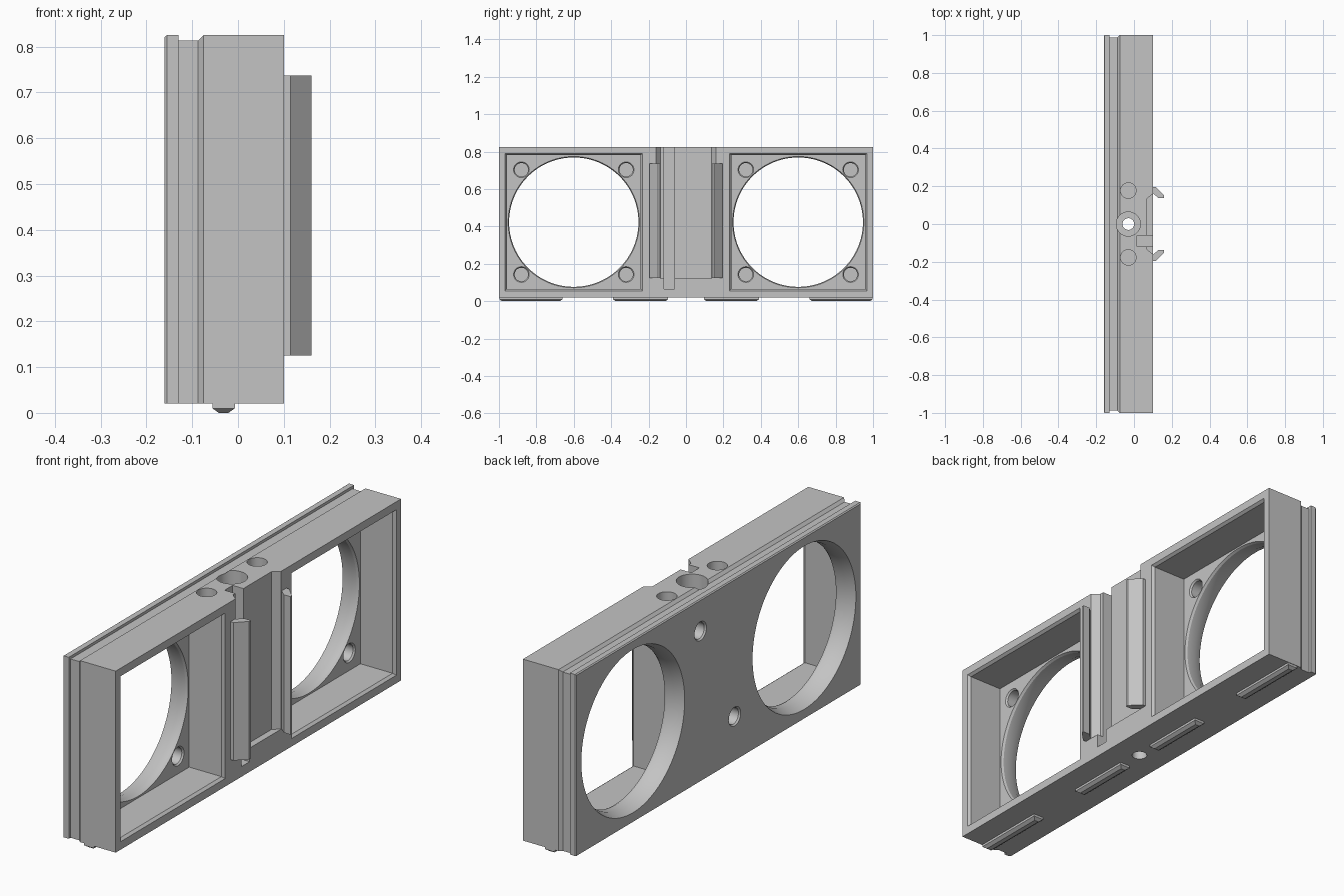
import bpy, bmesh, math
from mathutils import Vector

cube = bpy.data.objects.get("Cube")
if cube:
    bpy.data.objects.remove(cube, do_unlink=True)

grey = bpy.data.materials.new("plain grey")
grey.use_nodes = True
COLOR = (0.55, 0.55, 0.55, 1)
grey.diffuse_color = COLOR
grey.node_tree.nodes["Principled BSDF"].inputs["Base Color"].default_value = COLOR

MID_Z = 0.4225
BORE_X = -0.03


def loft(name, rings):
    """Solid through a row of closed rings, capped at both ends."""
    bm = bmesh.new()
    rows = [[bm.verts.new(p) for p in ring] for ring in rings]
    n = len(rows[0])
    for a, b in zip(rows, rows[1:]):
        for i in range(n):
            j = (i + 1) % n
            bm.faces.new((a[i], a[j], b[j], b[i]))
    bm.faces.new(rows[0])
    bm.faces.new(rows[-1])
    bmesh.ops.recalc_face_normals(bm, faces=bm.faces)
    mesh = bpy.data.meshes.new(name)
    bm.to_mesh(mesh)
    bm.free()
    mesh.materials.append(grey)
    obj = bpy.data.objects.new(name, mesh)
    bpy.context.collection.objects.link(obj)
    return obj


def rect_yz(x, y0, y1, z0, z1):
    return [(x, y0, z0), (x, y1, z0), (x, y1, z1), (x, y0, z1)]


def prism_z(name, outline, z0, z1):
    return loft(name, [[(x, y, z) for x, y in outline] for z in (z0, z1)])


def round_hole(axis, center, steps, sides=32):
    """Turned cutter: steps are (position on axis, radius)."""
    rings = []
    for pos, r in steps:
        ring = []
        for i in range(sides):
            a = math.tau * i / sides
            u, v = r * math.cos(a), r * math.sin(a)
            if axis == "x":
                ring.append(Vector((pos, center[0] + u, center[1] + v)))
            else:
                ring.append(Vector((center[0] + u, center[1] + v, pos)))
        rings.append(ring)
    return loft("cutter", rings)


# Main frame with a shallow groove around the top and both ends
sections = [(-0.16, 0.996, 0.821), (-0.155, 1, 0.825), (-0.13, 1, 0.825),
            (-0.13, 0.988, 0.813), (-0.087, 0.988, 0.813),
            (-0.075, 1, 0.825), (0.10, 1, 0.825)]
frame = loft("frame", [rect_yz(x, -y, y, 0.02, z) for x, y, z in sections])

cutters = []
for side in (-1, 1):
    cy = side * 0.6
    # Square pocket with a bevelled mouth
    pocket = [(-0.07, 0.358), (0.088, 0.358), (0.10, 0.367), (0.12, 0.367)]
    cutters.append(loft("cutter", [
        rect_yz(x, cy - h, cy + h, MID_Z - h, MID_Z + h) for x, h in pocket]))
    # Large round opening
    cutters.append(round_hole("x", (cy, MID_Z), [
        (-0.18, 0.362), (-0.16, 0.362), (-0.12, 0.346),
        (-0.08, 0.346), (-0.07, 0.351), (-0.06, 0.351)], 96))
    # Blind corner holes in the pocket floor
    for dy in (-0.28, 0.28):
        for dz in (-0.28, 0.28):
            cutters.append(round_hole("x", (cy + dy, MID_Z + dz), [
                (-0.13, 0.036), (-0.077, 0.036), (-0.07, 0.042), (-0.06, 0.042)]))
    # Blind holes in the top
    cutters.append(round_hole("z", (BORE_X, side * 0.177), [
        (0.74, 0.041), (0.85, 0.041)]))

# Blind holes in the flat side
for y, z in ((0.127, 0.685), (-0.113, 0.215)):
    cutters.append(round_hole("x", (y, z), [
        (-0.18, 0.042), (-0.16, 0.042), (-0.153, 0.036), (-0.08, 0.036)]))

# Stepped bore from top to bottom
cutters.append(round_hole("z", (BORE_X, 0), [
    (-0.1, 0.031), (0.72, 0.031), (0.72, 0.064), (0.9, 0.064)]))

# Shallow flared channel and the deeper slot beside its centre
cutters.append(prism_z("cutter", [
    (0.07, -0.135), (0.07, 0.135), (0.10, 0.16), (0.12, 0.16),
    (0.12, -0.16), (0.10, -0.16)], 0.125, 0.9))
cutters.append(prism_z("cutter", [
    (0.017, -0.118), (0.017, -0.062), (0.13, -0.062), (0.13, -0.118)], 0.065, 0.91))

bpy.context.view_layer.objects.active = frame
for cutter in cutters:
    cutter.hide_render = True
    mod = frame.modifiers.new("cut", "BOOLEAN")
    mod.operation = "DIFFERENCE"
    mod.solver = "EXACT"
    mod.object = cutter
    bpy.ops.object.modifier_apply(modifier=mod.name)
    bpy.data.objects.remove(cutter, do_unlink=True)

bpy.ops.object.select_all(action="DESELECT")
frame.select_set(True)
bpy.ops.object.shade_smooth_by_angle(angle=math.radians(25))

# Hooked clip rails facing each other across the channel
rail = [(0.098, 0.165), (0.098, 0.195), (0.115, 0.195),
        (0.16, 0.15), (0.16, 0.138), (0.128, 0.138)]
for label, side in (("front", -1), ("back", 1)):
    prism_z(label + "_clip_rail", [(x, side * y) for x, y in rail], 0.125, 0.737)

# Bevelled locating ridges under the frame
ridge = [(0.022, 0), (0.01, 0), (0, 0.014)]
for side in (-1, 1):
    for label, y0, y1 in (("inner", 0.095, 0.39), ("outer", 0.66, 0.998)):
        rings = []
        for z, inset in ridge:
            xa, xb = BORE_X - 0.026 + inset, BORE_X + 0.023 - inset
            ya, yb = side * (y0 + inset), side * (y1 - inset)
            rings.append([(xa, ya, z), (xb, ya, z), (xb, yb, z), (xa, yb, z)])
        loft(("front_" if side < 0 else "back_") + label + "_ridge", rings)
